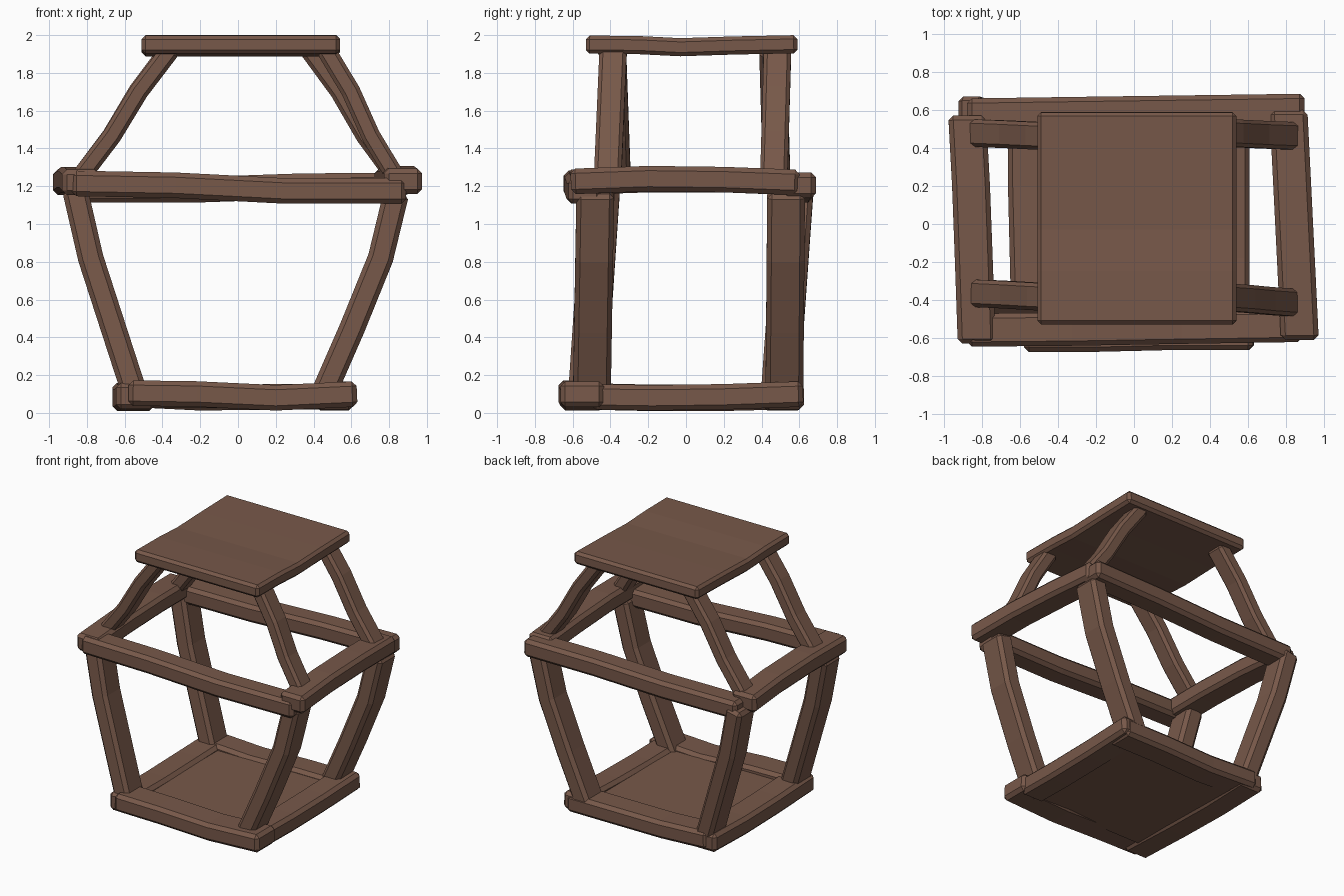
import bpy, bmesh
from mathutils import Vector

wood = bpy.data.materials.new("brown wood")
wood.diffuse_color = (0.185, 0.098, 0.067, 1)


def beam(name, points, side, width, height, bevel=0.025):
    """Sweep a chamfered rectangular timber along a crooked path."""
    pts = [Vector(p) for p in points]
    side = Vector(side).normalized()
    bm = bmesh.new()
    rings = []
    for i, p in enumerate(pts):
        t = pts[min(i + 1, len(pts) - 1)] - pts[max(i - 1, 0)]
        up = t.cross(side).normalized()
        rings.append([bm.verts.new(p + side * width / 2 * a + up * height / 2 * b)
                      for a, b in ((-1, -1), (1, -1), (1, 1), (-1, 1))])
    for r, s in zip(rings, rings[1:]):
        for k in range(4):
            bm.faces.new((r[k], r[(k + 1) % 4], s[(k + 1) % 4], s[k]))
    bm.faces.new(rings[0])
    bm.faces.new(rings[-1][::-1])
    bmesh.ops.recalc_face_normals(bm, faces=bm.faces)
    # chamfer only the long edges and the end rims
    sharp = [e for e in bm.edges if e.calc_face_angle(0) > 0.7]
    bmesh.ops.bevel(bm, geom=sharp, offset=bevel, offset_type='OFFSET',
                    segments=1, profile=0.5, affect='EDGES')
    mesh = bpy.data.meshes.new(name)
    bm.to_mesh(mesh)
    bm.free()
    mesh.materials.append(wood)
    ob = bpy.data.objects.new(name, mesh)
    bpy.context.collection.objects.link(ob)
    return ob


X, Y = (1, 0, 0), (0, 1, 0)

# bottom frame and floor panel
beam("bottom_front_beam", [(-0.58, -0.56, 0.105), (-0.22, -0.56, 0.1),
                           (0.2, -0.55, 0.08), (0.63, -0.55, 0.1)], Y, 0.23, 0.135)
beam("bottom_back_beam", [(-0.6, 0.51, 0.1), (-0.2, 0.51, 0.08),
                          (0.2, 0.52, 0.085), (0.58, 0.52, 0.085)], Y, 0.21, 0.135)
beam("bottom_left_beam", [(-0.54, -0.64, 0.09), (-0.55, -0.2, 0.08),
                          (-0.56, 0.2, 0.08), (-0.56, 0.6, 0.09)], X, 0.21, 0.14)
beam("bottom_right_beam", [(0.51, -0.5, 0.085), (0.51, -0.18, 0.08),
                           (0.51, 0.2, 0.085), (0.51, 0.62, 0.1)], X, 0.2, 0.135)
beam("floor_panel", [(-0.5, -0.01, 0.075), (0.5, -0.01, 0.075)], Y, 1.0, 0.1, 0.01)

# middle frame
beam("middle_front_beam", [(-0.88, -0.56, 1.215), (-0.33, -0.555, 1.205),
                           (0.25, -0.545, 1.175), (0.89, -0.535, 1.175)], Y, 0.175, 0.135)
beam("middle_back_beam", [(0.9, 0.6, 1.205), (0.33, 0.592, 1.2),
                          (-0.25, 0.584, 1.18), (-0.88, 0.575, 1.18)], Y, 0.175, 0.135)
beam("middle_left_beam", [(-0.83, -0.63, 1.22), (-0.845, -0.2, 1.235),
                          (-0.86, 0.2, 1.235), (-0.88, 0.57, 1.22)], X, 0.2, 0.135)
beam("middle_right_beam", [(0.875, -0.61, 1.225), (0.855, -0.2, 1.24),
                           (0.835, 0.2, 1.235), (0.815, 0.6, 1.22)], X, 0.2, 0.135)

# lower posts: bottom y and top y per corner
for name, s, y0, y1 in (("front_left", -1, -0.53, -0.45), ("front_right", 1, -0.5, -0.48),
                        ("back_left", -1, 0.49, 0.575), ("back_right", 1, 0.52, 0.53)):
    shape = ((0.53, 0.05), (0.66, 0.45), (0.78, 0.82), (0.865, 1.19))
    if s > 0:
        shape = ((0.43, 0.05), (0.605, 0.45), (0.755, 0.82), (0.84, 1.17))
    path = [(s * x, y0 + (y1 - y0) * z / 1.18, z) for x, z in shape]
    beam(name + "_lower_post", path, Y, 0.2, 0.135)

# upper posts: bottom y, top y and top x per corner
for name, s, y0, y1, xt in (("front_left", -1, -0.365, -0.39, 0.35),
                            ("front_right", 1, -0.415, -0.385, 0.46),
                            ("back_left", -1, 0.48, 0.46, 0.36),
                            ("back_right", 1, 0.465, 0.485, 0.37)):
    path = [(s * (0.84 + (xt - 0.84) * f + 0.012 * b), y0 + (y1 - y0) * f, 1.24 + 0.69 * f)
            for f, b in ((0, 0), (0.33, -1), (0.67, 1), (1, 0))]
    beam(name + "_upper_post", path, Y, 0.145, 0.1, 0.02)

# slightly sagging top slab
beam("top_slab", [(0.015, -0.53, 1.95), (0.015, -0.25, 1.947), (0.015, -0.03, 1.936),
                  (0.015, 0.25, 1.945), (0.015, 0.59, 1.952)], X, 1.05, 0.096, 0.02)
